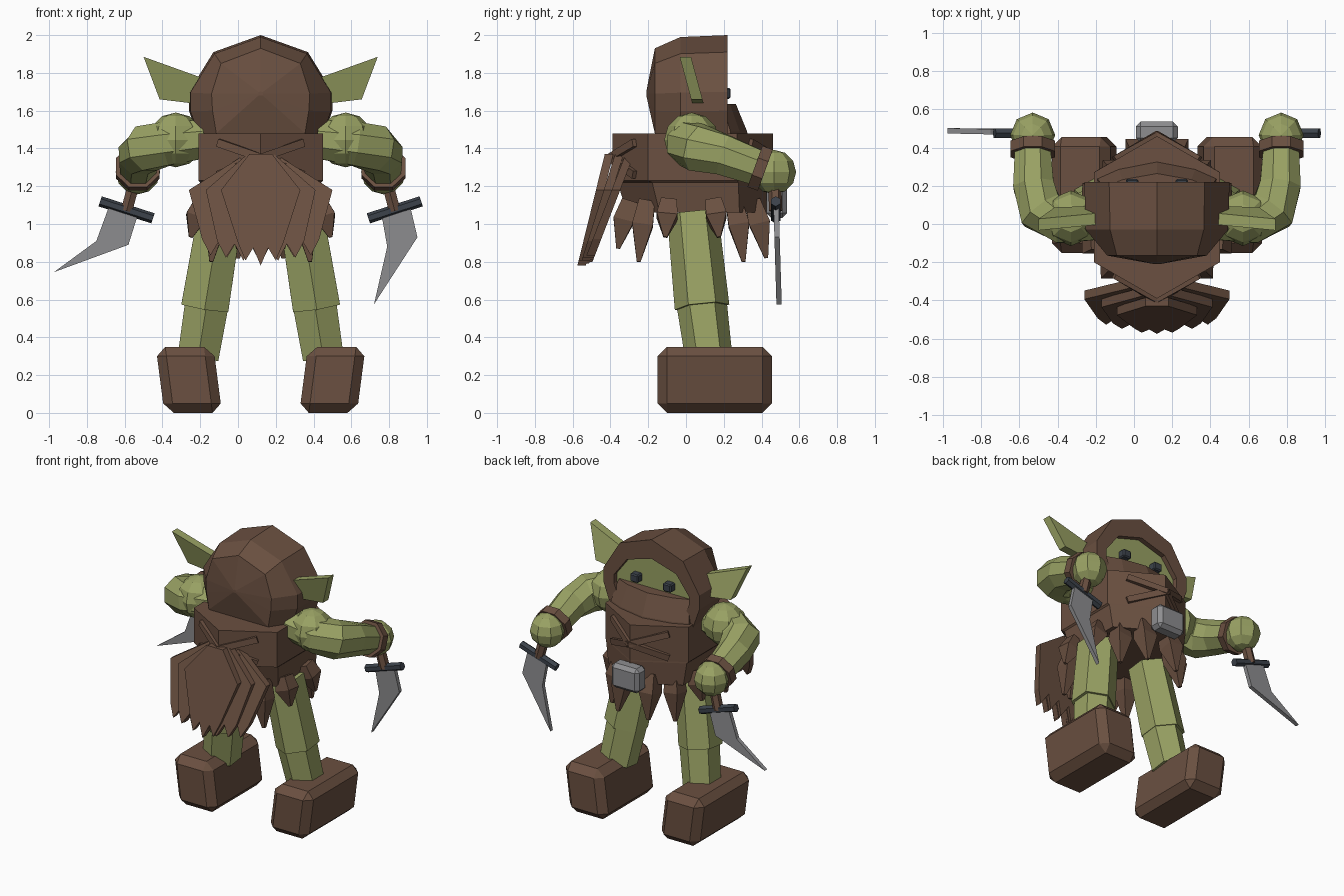
import bpy, bmesh, math
from mathutils import Vector, Matrix

if "Cube" in bpy.data.objects:
    bpy.data.objects.remove(bpy.data.objects["Cube"])

CX = 0.12  # the body's mirror plane


def material(name, rgb):
    m = bpy.data.materials.new(name)
    m.use_nodes = True
    m.diffuse_color = (*rgb, 1)
    m.node_tree.nodes["Principled BSDF"].inputs["Base Color"].default_value = (*rgb, 1)
    return m


LEATHER = material("brown leather", (0.145, 0.08, 0.052))
SKIN = material("green skin", (0.32, 0.36, 0.127))
STEEL = material("grey steel", (0.27, 0.27, 0.28))
IRON = material("dark iron", (0.045, 0.055, 0.07))


def finish(bm, name, *mats):
    bmesh.ops.recalc_face_normals(bm, faces=bm.faces[:])
    me = bpy.data.meshes.new(name)
    bm.to_mesh(me)
    bm.free()
    for m in mats:
        me.materials.append(m)
    ob = bpy.data.objects.new(name, me)
    ob.location.x = CX
    bpy.context.scene.collection.objects.link(ob)
    return ob


def loft(name, rings, *mats, last_cap=0):
    """Skin a list of equal rings and cap both ends."""
    bm = bmesh.new()
    rows = [[bm.verts.new(p) for p in ring] for ring in rings]
    n = len(rows[0])
    for a, b in zip(rows, rows[1:]):
        for i in range(n):
            j = (i + 1) % n
            bm.faces.new((a[i], a[j], b[j], b[i]))
    bm.faces.new(rows[0])
    bm.faces.new(rows[-1]).material_index = last_cap
    return finish(bm, name, *mats)


def tube(name, path, radii, sides, mat):
    path = [Vector(p) for p in path]
    whole = path[-1] - path[0]
    ref = Vector((0, 1, 0)) if abs(whole.z) > 0.6 * whole.length else Vector((0, 0, 1))
    rings = []
    for i, p in enumerate(path):
        d = (path[min(i + 1, len(path) - 1)] - path[max(i - 1, 0)]).normalized()
        u = ref.cross(d).normalized()
        v = d.cross(u)
        angles = [(k + 0.5) * math.tau / sides for k in range(sides)]
        rings.append([p + radii[i] * (u * math.cos(a) + v * math.sin(a)) for a in angles])
    return loft(name, rings, mat)


def slab(name, outline, y_at, thick, mat):
    """Upright plate from an x-z outline; y_at gives its slope."""
    return loft(name, [[(x, y_at(z) + t, z) for x, z in outline] for t in (0, thick)], mat)


def ball(name, centre, r, mat):
    bm = bmesh.new()
    bmesh.ops.create_uvsphere(bm, u_segments=8, v_segments=6, radius=r,
                              matrix=Matrix.Translation(centre))
    return finish(bm, name, mat)


def box(name, centre, size, bevel, mat, shear=0):
    bm = bmesh.new()
    bmesh.ops.create_cube(bm, size=1)
    bmesh.ops.scale(bm, vec=size, verts=bm.verts)
    bmesh.ops.bevel(bm, geom=bm.edges[:], offset=bevel, segments=1, affect='EDGES')
    for v in bm.verts:
        v.co.x += shear * v.co.z
    bm.transform(Matrix.Translation(centre))
    return finish(bm, name, mat)


def both(half):
    """Mirror a half outline, starting on the axis."""
    return half + [(-x, z) for x, z in reversed(half) if x > 0]


# Hood with a recessed face
rim = both([(0, 2.0), (0.25, 1.91), (0.38, 1.70), (0.38, 1.60), (0.33, 1.46)])
back = both([(0, 1.93), (0.21, 1.85), (0.26, 1.69), (0.255, 1.6), (0.235, 1.48)])
inner = [(x * 0.78, 1.62 + (z - 1.62) * 0.64) for x, z in rim]
loft("hood", [[(x * 0.05, -0.21, 1.69 + (z - 1.69) * 0.05) for x, z in back],
              [(x, -0.165, z) for x, z in back],
              [(x * 0.98, -0.03, 1.48 + (z - 1.48) * 0.98) for x, z in rim],
              [(x, 0.22, z) for x, z in rim],
              [(x, 0.22, z) for x, z in inner],
              [(x, 0.185, z) for x, z in inner]], LEATHER, SKIN, last_cap=1)

# Scarf over the mouth
scarf = both([(0, 0.33), (0.20, 0.29), (0.31, 0.24), (0.28, 0.05)])
loft("scarf", [[(x * k, y * j, z) for x, y in scarf]
               for k, j, z in ((1.02, 1.0, 1.44), (1.0, 0.98, 1.49), (0.9, 0.8, 1.635))], LEATHER)

# Torso and belt
chest = both([(0, 0.46), (0.33, 0.27), (0.33, -0.20), (0, -0.39)])
loft("torso", [[(x * k, y * k + shift, z) for x, y in chest]
               for k, shift, z in ((0.9, 0.04, 1.06), (0.97, 0.015, 1.22),
                                   (1, 0, 1.23), (1, 0, 1.48))], LEATHER)
box("buckle", (0, 0.48, 1.12), (0.22, 0.11, 0.175), 0.025, STEEL)

# Crossed straps, front and back
for s in (1, -1):
    for name, ye, ym in (("front", 0.335, 0.465), ("back", -0.265, -0.395)):
        tube(name + "_strap", [(-0.22 * s, ye, 1.43), (0, ym, 1.35), (0.22 * s, ye, 1.26)],
             (0.03, 0.03, 0.03), 4, LEATHER)

# Ragged cape in three layers
for name, top, wide, low, tip, teeth, y0, y1 in (
        ("outer", 0.08, 0.38, 0.31, 0.80, 7, -0.32, -0.54),
        ("middle", 0.07, 0.29, 0.23, 0.79, 5, -0.375, -0.555),
        ("centre", 0.06, 0.21, 0.12, 0.78, 3, -0.43, -0.57)):
    hem = []
    for i in range(2 * teeth + 1):
        t = i / teeth - 1
        hem.append((-low * t, tip + 0.04 * abs(t) + (0.08 if i % 2 == 0 else 0)))
    if teeth == 3:
        hem[teeth] = (0, tip)
    outline = [(-top, 1.37), (top, 1.37), (wide, 1.18)] + hem + [(-wide, 1.18)]
    slab(name + "_cape", outline,
         lambda z, a=y0, b=y1: a + (b - a) * (1.37 - z) / 0.57, 0.045, LEATHER)

for s, side in ((1, "left"), (-1, "right")):
    # Ear and eye
    slab(side + "_ear", [(s * x, z) for x, z in
                         ((0.30, 1.77), (0.62, 1.885), (0.535, 1.66), (0.33, 1.635))],
         lambda z: 0.03 - (z - 1.65) * 0.27, 0.06, SKIN)
    box(side + "_eye", (s * 0.13, 0.205, 1.692), (0.065, 0.06, 0.058), 0.008, IRON)

    # Arm, cuff and hand
    ball(side + "_shoulder", (s * 0.45, 0.03, 1.445), 0.145, SKIN)
    tube(side + "_arm", [(s * 0.30, 0.02, 1.45), (s * 0.50, 0.015, 1.425), (s * 0.605, 0.07, 1.40),
                         (s * 0.645, 0.2, 1.365), (s * 0.65, 0.4, 1.29)],
         (0.11, 0.125, 0.13, 0.115, 0.1), 8, SKIN)
    tube(side + "_cuff", [(s * 0.65, 0.365, 1.305), (s * 0.65, 0.42, 1.285)], (0.125, 0.125), 8, LEATHER)
    ball(side + "_hand", (s * 0.65, 0.465, 1.275), 0.118, SKIN)

    # Dagger, with the blade curving the same way in both hands
    tube(side + "_handle", [(s * 0.64, 0.465, 1.33), (s * 0.71, 0.475, 1.07)], (0.035, 0.035), 6, LEATHER)
    tube(side + "_guard", [(s * 0.57, 0.475, 1.03), (s * 0.85, 0.475, 1.12)], (0.028, 0.028), 6, IRON)
    if s > 0:
        blade = [(0.64, 1.05), (0.79, 1.10), (0.83, 0.93), (0.60, 0.575), (0.67, 0.88)]
    else:
        blade = [(-0.80, 1.10), (-0.65, 1.05), (-0.70, 0.89), (-1.095, 0.745), (-0.87, 0.91)]
    slab(side + "_blade", blade, lambda z: 0.472 - (z - 0.8) * 0.03, 0.028, STEEL)

    # Leg and boot
    tube(side + "_thigh", [(s * 0.215, 0.035, 1.05), (s * 0.295, 0.085, 0.56)], (0.135, 0.145), 6, SKIN)
    tube(side + "_shin", [(s * 0.275, 0.075, 0.64), (s * 0.33, 0.12, 0.30)], (0.135, 0.125), 6, SKIN)
    box(side + "_boot", (s * 0.38, 0.152, 0.175), (0.305, 0.605, 0.35), 0.05, LEATHER, s * 0.13)

    # Pointed skirt tatters
    for x, y, tip in ((0.11, 0.39, 0.82), (0.23, 0.28, 0.80), (0.34, 0.16, 0.93),
                      (0.34, -0.10, 0.93), (0.24, -0.23, 0.80), (0.11, -0.33, 0.87)):
        drop = 1.10 - tip
        tube(side + "_tatter", [(s * x * 0.9, y * 0.9, 1.12), (s * x, y, 1.10 - drop * 0.35),
                                (s * x * 1.09, y * 1.09, tip)], (0.06, 0.078, 0.014), 4, LEATHER)
